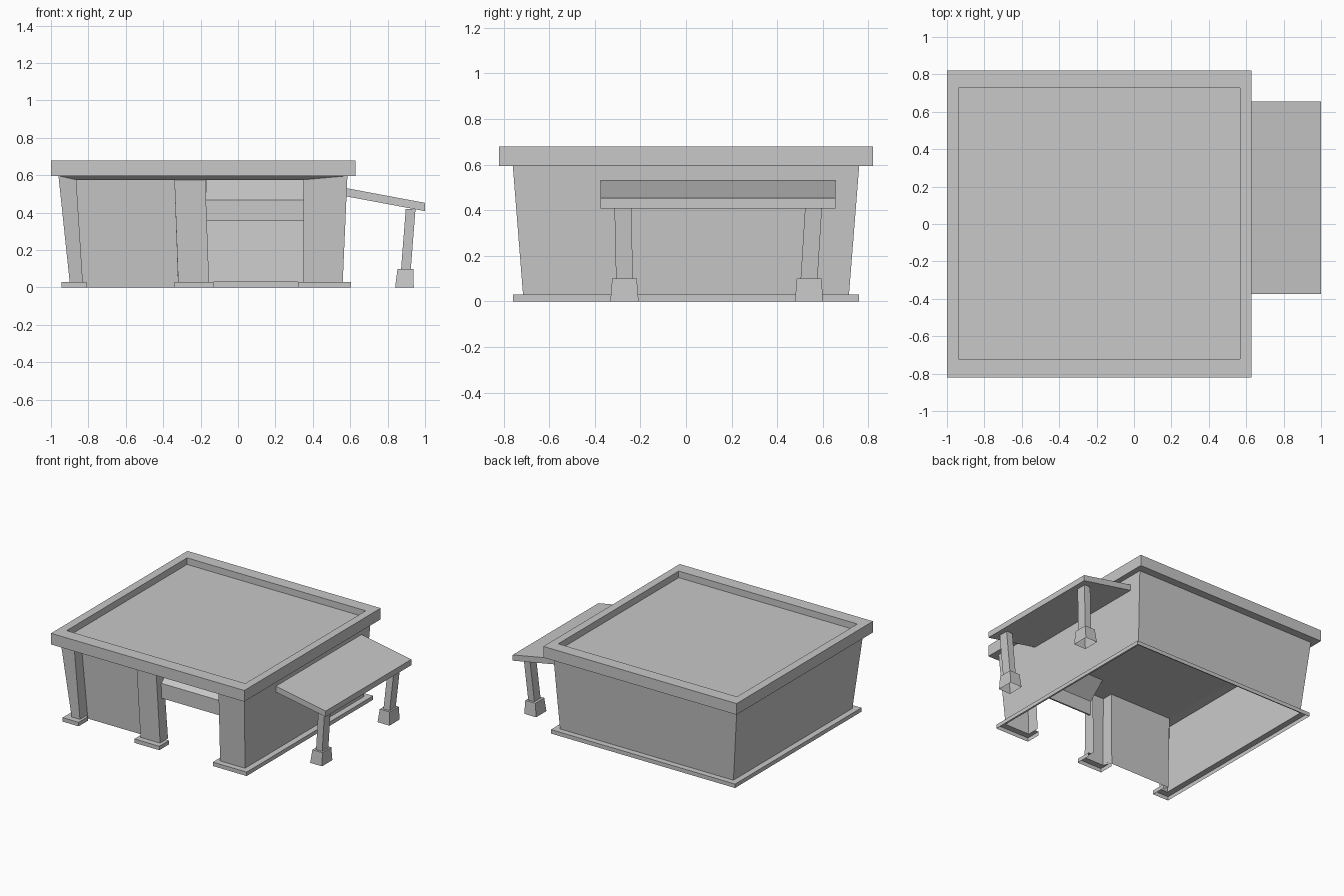
import bpy, bmesh

cube = bpy.data.objects.get("Cube")
if cube:
    bpy.data.objects.remove(cube, do_unlink=True)

COLOUR = (0.58, 0.58, 0.58, 1)
grey = bpy.data.materials.new("plain grey")
grey.use_nodes = True
grey.diffuse_color = COLOUR
grey.node_tree.nodes["Principled BSDF"].inputs["Base Color"].default_value = COLOUR


def loft(name, rings, closed=True, bottom=True):
    """Skin a stack of rings; a closed stack gets joined ends and caps."""
    bm = bmesh.new()
    rings = [[bm.verts.new(p) for p in ring] for ring in rings]
    n = len(rings[0])
    for a, b in zip(rings, rings[1:]):
        for i in range(n if closed else n - 1):
            j = (i + 1) % n
            bm.faces.new((a[i], a[j], b[j], b[i]))
    if closed:
        bm.faces.new(rings[-1])
        if bottom:
            bm.faces.new(rings[0][::-1])
            bmesh.ops.recalc_face_normals(bm, faces=bm.faces)
    mesh = bpy.data.meshes.new(name)
    bm.to_mesh(mesh)
    bm.free()
    mesh.materials.append(grey)
    obj = bpy.data.objects.new(name, mesh)
    bpy.context.collection.objects.link(obj)
    return obj


def rect(bounds, z):
    x0, x1, y0, y1 = bounds
    return [(x0, y0, z), (x1, y0, z), (x1, y1, z), (x0, y1, z)]


def block(name, low, z0, z1, high=None, bottom=True):
    """Straight or leaning block; low and high are (x0, x1, y0, y1)."""
    return loft(name, [rect(low, z0), rect(high or low, z1)], bottom=bottom)


# Roof with a raised rim around a sunken tray
outer, tray = (-1, 0.627, -0.82, 0.82), (-0.937, 0.567, -0.722, 0.726)
loft("roof", [rect(outer, 0.595), rect(outer, 0.68), rect(tray, 0.68), rect(tray, 0.63)])

# Ceiling whose sloped edges form the strip above the pillars
block("ceiling", (-0.865, 0.36, -0.735, 0.67), 0.576, 0.597, (-0.96, 0.584, -0.76, 0.757))

# Wall levels in y: pillar fronts, bay wall and back, at foot and head
FRONT, BAY, BACK = -0.715, -0.62, 0.715
HEAD, INNER, BAY_HEAD, BACK_HEAD = -0.76, -0.735, -0.65, 0.76
FOOT_Z, SOFFIT_Z, ROOF_Z = 0.03, 0.578, 0.598

# One folded wall sheet: right pillar, right, back, left, left pillar, bay, middle pillar
foot = [(0.35, BAY, FOOT_Z), (0.35, FRONT, FOOT_Z), (0.56, FRONT, FOOT_Z),
        (0.56, BACK, FOOT_Z), (-0.9, BACK, FOOT_Z), (-0.9, FRONT, FOOT_Z),
        (-0.83, FRONT, FOOT_Z), (-0.83, BAY, 0), (-0.32, BAY, 0),
        (-0.32, FRONT, FOOT_Z), (-0.155, FRONT, FOOT_Z), (-0.155, BAY, FOOT_Z)]
head = [(0.35, BAY_HEAD, SOFFIT_Z), (0.35, INNER, SOFFIT_Z), (0.585, HEAD, ROOF_Z),
        (0.585, BACK_HEAD, ROOF_Z), (-0.96, BACK_HEAD, ROOF_Z), (-0.96, HEAD, ROOF_Z),
        (-0.865, INNER, SOFFIT_Z), (-0.865, BAY_HEAD, SOFFIT_Z), (-0.34, BAY_HEAD, SOFFIT_Z),
        (-0.34, INNER, SOFFIT_Z), (-0.175, INNER, SOFFIT_Z), (-0.175, BAY_HEAD, SOFFIT_Z)]
loft("walls_and_pillars", [foot, head], closed=False)


# Hollow plinths: outer edge, then a ledge back to the wall foot
def plinth(name, edge, wall):
    loft(name, [[(x, y, 0) for x, y in edge], [(x, y, FOOT_Z) for x, y in edge],
                [(x, y, FOOT_Z) for x, y in wall]], closed=False)


END, LIP = -0.645, 0.76
plinth("wall_plinth",
       [(0.32, END), (0.32, -LIP), (0.605, -LIP), (0.605, LIP),
        (-0.945, LIP), (-0.945, -LIP), (-0.81, -LIP), (-0.81, END)],
       [(0.35, END), (0.35, FRONT), (0.56, FRONT), (0.56, BACK),
        (-0.9, BACK), (-0.9, FRONT), (-0.83, FRONT), (-0.83, END)])
plinth("middle_pillar_plinth",
       [(-0.34, END), (-0.34, -LIP), (-0.13, -LIP), (-0.13, END)],
       [(-0.32, END), (-0.32, FRONT), (-0.155, FRONT), (-0.155, END)])

# Raised door: upright lower panel folding back to the ceiling
door = [(-0.68, 0.355), (-0.68, 0.468), (-0.55, 0.58),
        (-0.535, 0.58), (-0.668, 0.463), (-0.668, 0.355)]
loft("raised_door", [[(x, y, z) for y, z in door] for x in (-0.17, 0.35)])

# Side canopy sloping away from the wall
canopy = block("canopy", (0.575, 1, -0.375, 0.655), 0.488, 0.532)
for v in canopy.data.vertices:
    v.co.z -= (v.co.x - 0.575) * 0.187

# Canopy posts on hollow tapered footings
for side, y, lean in (("front", -0.27, -0.007), ("back", 0.54, 0.02)):
    block(side + "_post_footing", (0.84, 0.94, y - 0.062, y + 0.062), 0, 0.1,
          (0.853, 0.937, y - 0.054, y + 0.054), bottom=False)
    block(side + "_post", (0.872, 0.924, y - 0.037, y + 0.037), 0.1, 0.42,
          (0.897, 0.949, y + lean - 0.037, y + lean + 0.037))
